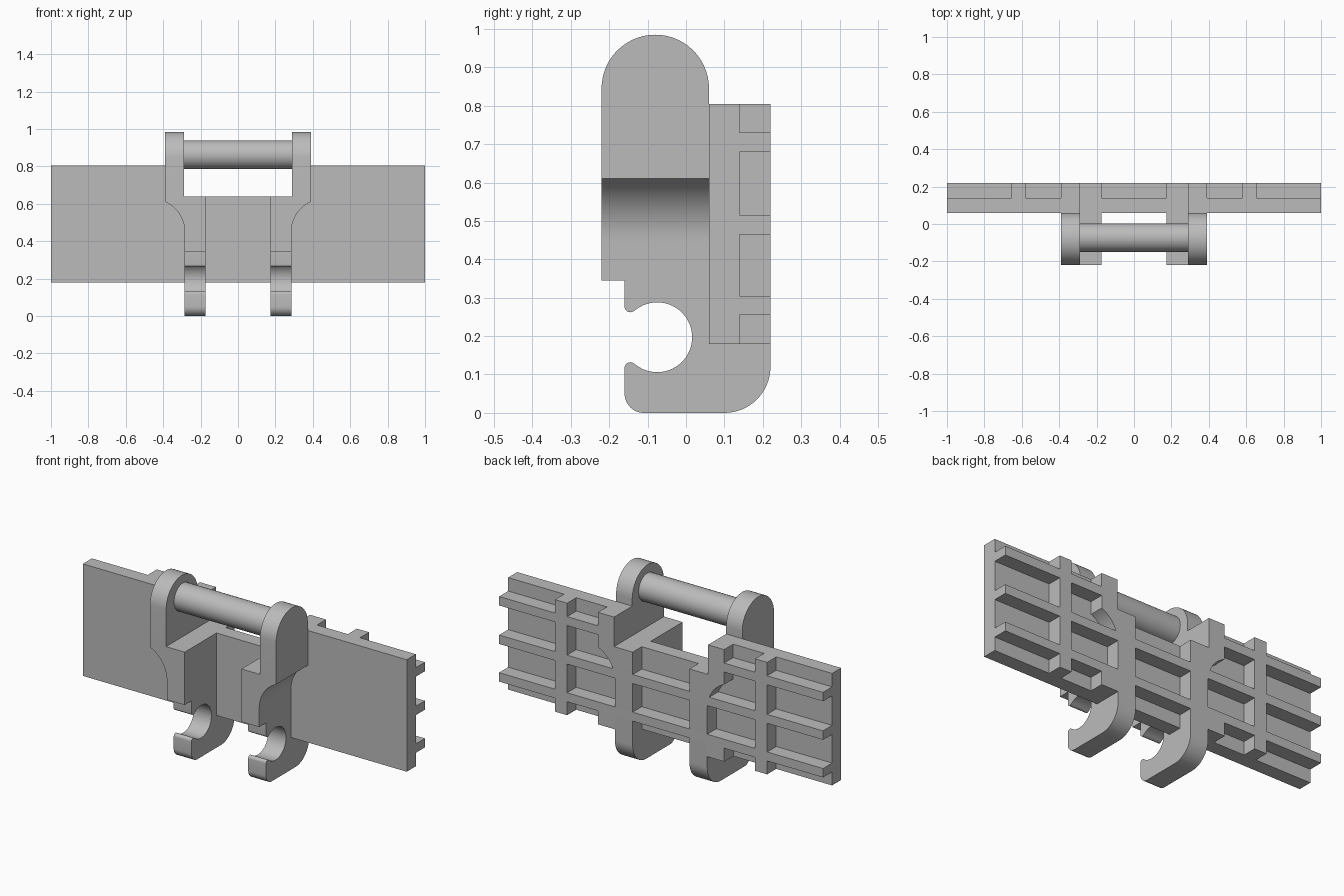
import bpy, bmesh
from math import cos, sin, radians
from mathutils import Vector

cube = bpy.data.objects.get("Cube")
if cube:
    bpy.data.objects.remove(cube, do_unlink=True)

grey = bpy.data.materials.new("plain_grey")
grey.use_nodes = True
colour = (0.5, 0.5, 0.5, 1)
grey.diffuse_color = colour
grey.node_tree.nodes["Principled BSDF"].inputs["Base Color"].default_value = colour


def arc(cx, cz, r, start, end, steps):
    """Points along an arc, angles in degrees."""
    angles = [radians(start + (end - start) * i / steps) for i in range(steps + 1)]
    return [(cx + r * cos(a), cz + r * sin(a)) for a in angles]


def extrude(name, outline, axis, low, high):
    """Prism from a 2D outline (other horizontal axis, z) along x or y."""
    bm = bmesh.new()
    place = (lambda u, v: (low, u, v)) if axis == "x" else (lambda u, v: (u, low, v))
    face = bm.faces.new([bm.verts.new(place(u, v)) for u, v in outline])
    result = bmesh.ops.extrude_face_region(bm, geom=[face])
    depth = high - low
    offset = Vector((depth, 0, 0)) if axis == "x" else Vector((0, depth, 0))
    verts = [g for g in result["geom"] if isinstance(g, bmesh.types.BMVert)]
    bmesh.ops.translate(bm, verts=verts, vec=offset)
    bmesh.ops.recalc_face_normals(bm, faces=bm.faces)
    mesh = bpy.data.meshes.new(name)
    bm.to_mesh(mesh)
    bm.free()
    mesh.materials.append(grey)
    obj = bpy.data.objects.new(name, mesh)
    bpy.context.collection.objects.link(obj)
    return obj


def box(name, x0, x1, z0, z1, y0, y1):
    return extrude(name, [(x0, z0), (x1, z0), (x1, z1), (x0, z1)], "y", y0, y1)


def select(obj):
    bpy.ops.object.select_all(action="DESELECT")
    obj.select_set(True)
    bpy.context.view_layer.objects.active = obj


def mirror(obj):
    select(obj)
    obj.modifiers.new("mirror", "MIRROR").use_axis[0] = True
    bpy.ops.object.modifier_apply(modifier="mirror")


FRONT, PLATE, BACK = 0.06, 0.14, 0.22
BOTTOM, TOP, NOTCH = 0.18, 0.805, 0.64
INNER, OUTER = 0.29, 0.39

# Plate with a notch in its top edge
half = [(1, BOTTOM), (1, TOP), (INNER, TOP), (INNER, NOTCH)]
extrude("plate", half + [(-x, z) for x, z in reversed(half)], "y", FRONT, PLATE)

# Reinforcing ribs on the back
for name, z in (("lower", 0.255), ("middle", 0.465)):
    box(name + "_rib", -1, 1, z, z + 0.05, PLATE, BACK)
mirror(box("upper_rib", INNER + 0.02, 1, 0.68, 0.73, PLATE, BACK))
mirror(box("upright_rib", 0.58, 0.655, BOTTOM, TOP, PLATE, BACK))
mirror(box("rib_foot", 0.28, OUTER, BOTTOM, 0.26, PLATE, BACK))

# Side outline of an arm: rounded top, open clip at the bottom
side = arc(-0.08, 0.845, 0.14, 0, 180, 28)
side += [(-0.22, 0.345), (-0.16, 0.345)]
side += arc(-0.145, 0.277, 0.015, 180, 300, 8)
side += arc(-0.075, 0.197, 0.091, 128, -128, 36)
side += arc(-0.145, 0.117, 0.015, 60, 180, 8)
side += arc(-0.11, 0.05, 0.05, 180, 270, 10)
side += arc(0.1, 0.12, 0.12, 270, 360, 16)
side += [(BACK, TOP), (FRONT, TOP)]
arm = extrude("arms", side, "x", 0.1, 0.5)

# Front outline of an arm: narrow leg curving out to a wider-set lug
front = [(0.175, -0.1), (0.285, -0.1)]
front += arc(0.46, 0.45, 0.175, 180, 114, 16)
front += [(OUTER, 1.1), (INNER, 1.1), (INNER, NOTCH), (0.175, NOTCH)]
cutter = extrude("arm_cutter", front, "y", -0.5, 0.5)
cutter.hide_render = True
select(arm)
trim = arm.modifiers.new("trim", "BOOLEAN")
trim.operation, trim.solver, trim.object = "INTERSECT", "EXACT", cutter
bpy.ops.object.modifier_apply(modifier="trim")
bpy.data.objects.remove(cutter, do_unlink=True)
mirror(arm)
select(arm)
bpy.ops.object.shade_smooth_by_angle(angle=radians(30))

# Round crossbar between the lugs
bar = extrude("crossbar", arc(-0.073, 0.862, 0.077, 0, 352.5, 47), "x", -0.3, 0.3)
select(bar)
bpy.ops.object.shade_smooth_by_angle(angle=radians(30))
